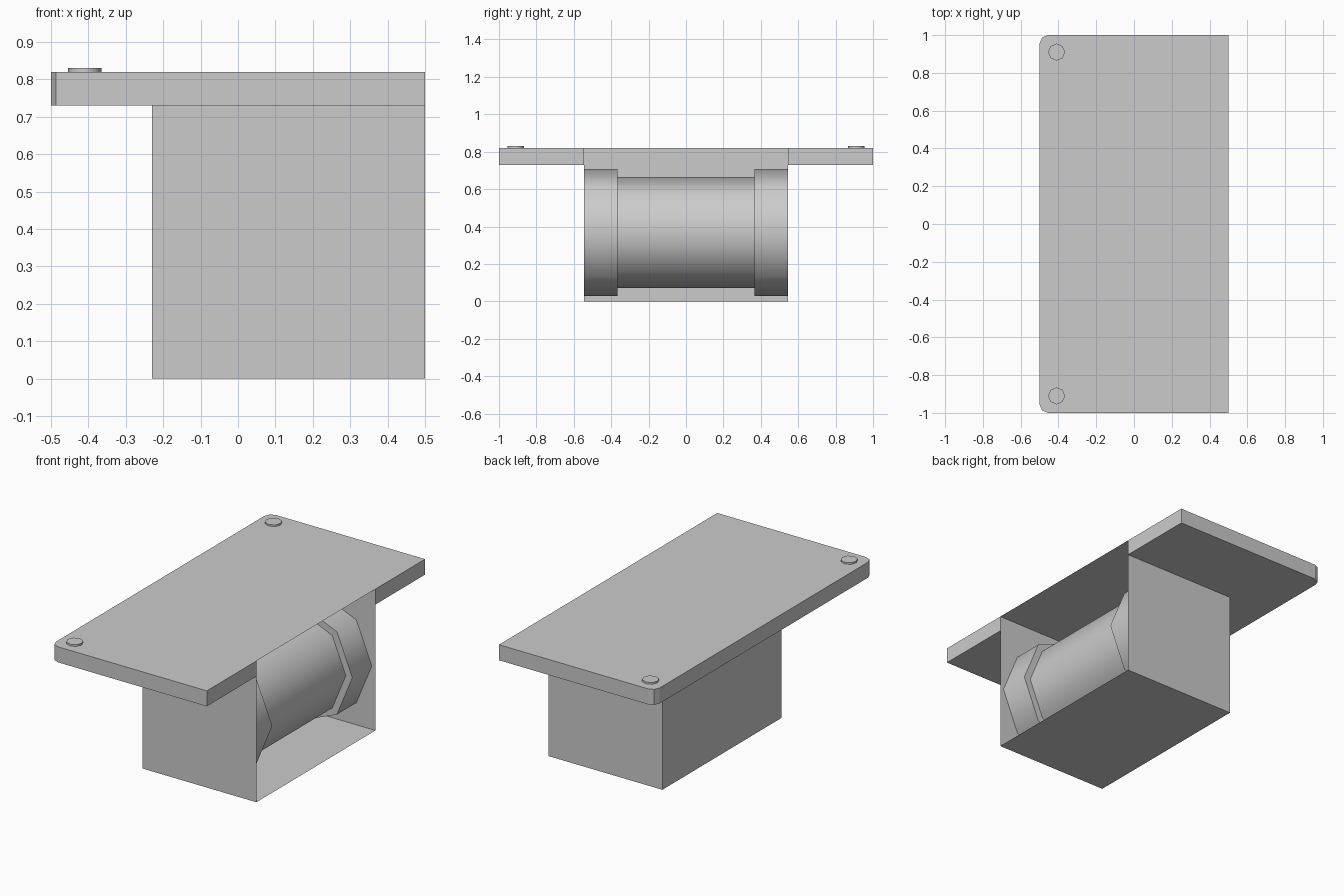
import bpy, bmesh
from math import cos, sin, pi, radians

if "Cube" in bpy.data.objects:
    bpy.data.objects.remove(bpy.data.objects["Cube"])

W, H = 0.545, 0.82          # housing half width, top height
BACK, FRONT = -0.23, 0.5    # housing depth range
UNDER = 0.73                # underside of the plate


def make_object(name, bm, smooth=False):
    mesh = bpy.data.meshes.new(name)
    bm.to_mesh(mesh)
    bm.free()
    obj = bpy.data.objects.new(name, mesh)
    bpy.context.collection.objects.link(obj)
    if smooth:
        bpy.ops.object.select_all(action='DESELECT')
        obj.select_set(True)
        bpy.context.view_layer.objects.active = obj
        bpy.ops.object.shade_smooth_by_angle(angle=radians(50))
    return obj


def add_strip(bm, low, high):
    for i in range(len(low) - 1):
        bm.faces.new((low[i], low[i + 1], high[i + 1], high[i]))


def at_height(bm, points, z):
    return [bm.verts.new((x, y, z)) for x, y in points]


# Mounting plate: two rounded rear corners, open where the housing meets it
r = 0.045
corner = [(-0.5 + r - r * sin(a), 1 - r + r * cos(a))
          for a in (0, pi / 4, pi / 2)]
half = [(FRONT, W), (FRONT, 1)] + corner
outline = half + [(x, -y) for x, y in reversed(half)]
bm = bmesh.new()
low = at_height(bm, outline, UNDER)
high = at_height(bm, outline, H)
add_strip(bm, low, high)
bm.faces.new(high)
notch = at_height(bm, [(BACK, -W), (BACK, W)], UNDER)
bm.faces.new(list(reversed(low + notch)))
make_object("mounting_plate", bm)

# Housing: thin floor and three walls, open at the front of the roller
walls = [(FRONT, W), (BACK, W), (BACK, -W), (FRONT, -W)]
bm = bmesh.new()
low = at_height(bm, walls, 0)
add_strip(bm, low, at_height(bm, walls, H))
bm.faces.new(list(reversed(low)))
make_object("housing", bm)

# Roller: eight-sided spool along y with a wide flange at each end
SIDES = 8
profile = [(-W, 0.34), (-0.367, 0.34), (-0.367, 0.298),
           (0.367, 0.298), (0.367, 0.34), (W, 0.34)]
bm = bmesh.new()
rings = []
for y, rad in profile:
    ring = [bm.verts.new((0.137 + rad * cos(2 * pi * i / SIDES), y,
                          0.368 + rad * sin(2 * pi * i / SIDES)))
            for i in range(SIDES)]
    rings.append(ring + ring[:1])
for a, b in zip(rings, rings[1:]):
    add_strip(bm, a, b)
bmesh.ops.recalc_face_normals(bm, faces=bm.faces)
# The open tube ends sit on the housing walls; make sure normals face out
bm.normal_update()
f = bm.faces[:][0] if bm.faces.ensure_lookup_table() is None else None
mid = f.calc_center_median()
if f.normal.x * (mid.x - 0.137) + f.normal.z * (mid.z - 0.368) < 0:
    bmesh.ops.reverse_faces(bm, faces=bm.faces)
make_object("roller", bm, smooth=True)

# Screw heads on the rear corners
for side, y in (("left", 0.91), ("right", -0.91)):
    bm = bmesh.new()
    bmesh.ops.create_cone(bm, cap_ends=True, segments=8, radius1=0.045,
                          radius2=0.045, depth=0.01)
    bmesh.ops.translate(bm, verts=bm.verts, vec=(-0.41, y, H + 0.005))
    make_object("screw_head_" + side, bm, smooth=True)
